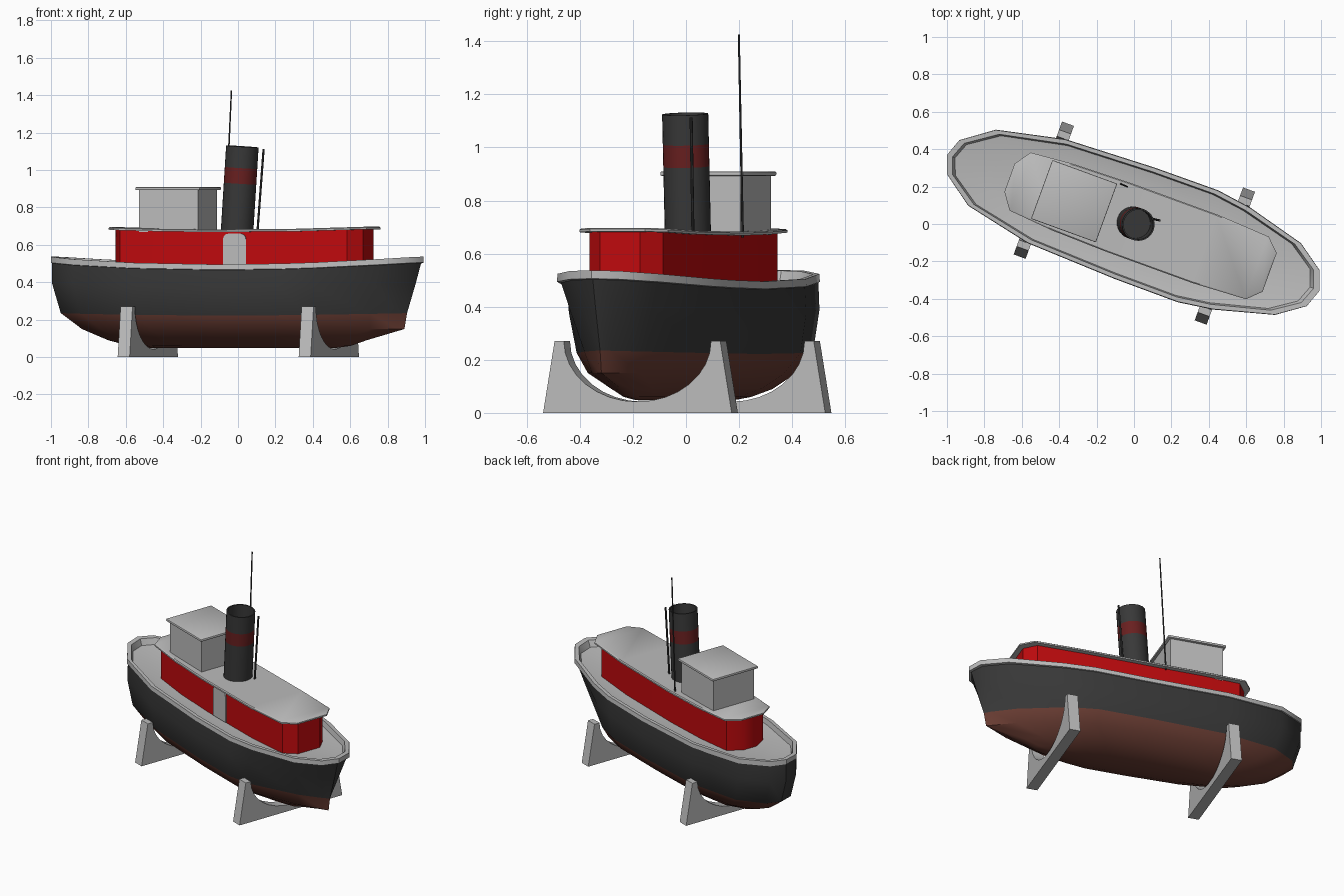
import bpy, bmesh, math
from mathutils import Matrix, Vector

if "Cube" in bpy.data.objects:
    bpy.data.objects.remove(bpy.data.objects["Cube"])

# The boat lies turned 20 degrees from the x axis; parts are built along local x
PLACE = Matrix.Rotation(math.radians(-20), 4, 'Z') @ Matrix.Translation((0, 0.005, 0))


def material(name, rgb):
    m = bpy.data.materials.new(name)
    m.diffuse_color = (*rgb, 1)
    m.use_nodes = True
    m.node_tree.nodes["Principled BSDF"].inputs["Base Color"].default_value = m.diffuse_color
    return m


GREY = material("light_grey", (0.5, 0.5, 0.5))
DARK = material("charcoal", (0.04, 0.04, 0.04))
BROWN = material("hull_brown", (0.14, 0.045, 0.032))
RED = material("cabin_red", (0.52, 0.003, 0.004))
BAND = material("band_red", (0.14, 0.014, 0.014))


def finish(name, bm, mats, angle=35):
    bmesh.ops.recalc_face_normals(bm, faces=bm.faces)
    bm.transform(PLACE)
    me = bpy.data.meshes.new(name)
    bm.to_mesh(me)
    bm.free()
    for m in mats:
        me.materials.append(m)
    me.shade_smooth()
    me.set_sharp_from_angle(angle=math.radians(angle))
    ob = bpy.data.objects.new(name, me)
    bpy.context.collection.objects.link(ob)
    return ob


def mirror_ring(half, zfun):
    """Closed symmetric ring from (x, half width) points; both ends have width 0."""
    pts = half + [(x, -w) for x, w in half[-2:0:-1]]
    return [(x, y, zfun(x)) for x, y in pts]


def loft(name, rings, mats, bands):
    """Skin rings, close both ends with cross strips; bands = material per skin strip."""
    bm = bmesh.new()
    vs = [[bm.verts.new(p) for p in r] for r in rings]
    n = len(rings[0])
    for k in range(len(vs) - 1):
        for i in range(n):
            j = (i + 1) % n
            f = bm.faces.new((vs[k][i], vs[k][j], vs[k + 1][j], vs[k + 1][i]))
            f.material_index = bands[k]
    for r, mi in ((vs[0], bands[0]), (vs[-1], bands[-1])):
        for i in range(n // 2):
            idx = dict.fromkeys((i, i + 1, n - i - 1, (n - i) % n))
            bm.faces.new([r[a] for a in idx]).material_index = mi
    return finish(name, bm, mats)


# Hull: stacked waterlines, full round stern at -x, hollow flared bow at +x
RIM = [(-1.065, 0), (-1.03, .095), (-.866, .212), (-.5, .29), (0, .31), (.36, .312),
       (.55, .285), (.87, .2), (1.013, .1), (1.05, 0)]


def waterline(z, k, aft, fore, sharp, sheer):
    half = []
    for x, w in RIM:
        s = max(x, 0) / 1.05
        half.append((x * (fore / 1.05 if x > 0 else aft / 1.065),
                     w * k * (1 - sharp * s ** 4)))
    return mirror_ring(half, lambda x: z + sheer * x * x)


levels = [(.048, .12, .50, .55, 0, 0), (.06, .34, .62, .64, .2, 0),
          (.09, .58, .74, .73, .6, 0), (.15, .82, .89, .945, .88, 0),
          (.222, .97, 1.01, .96, .78, .014), (.37, 1.02, 1.06, 1.01, .4, .025),
          (.465, 1, 1.06, 1.04, .08, .035), (.467, 1.02, 1.066, 1.055, 0, .035),
          (.495, 1.01, 1.066, 1.055, 0, .038), (.495, .94, 1.035, 1.02, 0, .038),
          (.465, .92, 1.02, 1.0, 0, .03), (.452, .7, .85, .83, 0, .03)]
loft("hull", [waterline(*l) for l in levels], [BROWN, DARK, GREY],
     [0] * 4 + [1] * 2 + [2] * 5)

# Deckhouse walls and overhanging roof, both following the sheer
HOUSE = [(-.71, 0), (-.71, .08), (-.65, .165), (-.4, .187), (-.1, .195), (.4, .195),
         (.7, .178), (.77, .11), (.77, 0)]


def house_ring(inset, z):
    half = [(x * (1 - inset / .74), max(w - inset, 0)) for x, w in HOUSE]
    return mirror_ring(half, lambda x: z + .026 * x * x)


loft("deckhouse_walls", [house_ring(.03, .455), house_ring(.03, .67)], [RED], [0])
loft("deckhouse_roof", [house_ring(0, .668), house_ring(0, .677), house_ring(.006, .682)],
     [GREY], [0, 0])


def plate(name, profile, axis, start, depth, mat):
    """Extrude an (a, z) profile along x or y."""
    bm = bmesh.new()
    mk = (lambda a, z: (start, a, z)) if axis == 'x' else (lambda a, z: (a, start, z))
    f = bm.faces.new([bm.verts.new(mk(a, z)) for a, z in profile])
    ext = bmesh.ops.extrude_face_region(bm, geom=[f])
    off = Vector((depth, 0, 0) if axis == 'x' else (0, depth, 0))
    bmesh.ops.translate(bm, vec=off, verts=[g for g in ext['geom']
                                            if isinstance(g, bmesh.types.BMVert)])
    return finish(name, bm, [mat])


# Door with rounded upper corners on the -y side
arch = [(.04 + s * (.035 + .03 * math.cos(t)), .63 + .03 * math.sin(t))
        for s, ts in ((1, (0, .5, 1, 1.57)), (-1, (1.57, 1, .5, 0))) for t in ts]
plate("side_door", [(-.025, .46), (.105, .46)] + arch, 'y', -.164, -.008, GREY)


def box(name, lo, hi, mat, bevel=0):
    bm = bmesh.new()
    bmesh.ops.create_cube(bm, size=1)
    lo, hi = Vector(lo), Vector(hi)
    bmesh.ops.scale(bm, vec=hi - lo, verts=bm.verts)
    bmesh.ops.translate(bm, vec=(lo + hi) / 2, verts=bm.verts)
    if bevel:
        bmesh.ops.bevel(bm, geom=bm.edges[:], offset=bevel, segments=2,
                        profile=.5, affect='EDGES')
    return finish(name, bm, [mat])


# Wheelhouse
box("wheelhouse_walls", (-.51, -.15, .67), (-.175, .15, .898), GREY)
box("wheelhouse_roof", (-.527, -.167, .893), (-.158, .167, .909), GREY, .005)


def tube(name, base, top, rings, mats, bands, sides=32):
    """Round part along base-top; rings are (fraction, radius)."""
    base, top = Vector(base), Vector(top)
    q = (top - base).to_track_quat('Z', 'Y')
    bm = bmesh.new()
    vs = []
    for t, r in rings:
        vs.append([bm.verts.new(base.lerp(top, t) + q @ Vector(
            (r * math.cos(a), r * math.sin(a), 0)))
            for a in (2 * math.pi * i / sides for i in range(sides))])
    for k in range(len(vs) - 1):
        for i in range(sides):
            j = (i + 1) % sides
            f = bm.faces.new((vs[k][i], vs[k][j], vs[k + 1][j], vs[k + 1][i]))
            f.material_index = bands[k]
    bm.faces.new(vs[0])
    bm.faces.new(vs[-1])
    return finish(name, bm, mats)


# Raked funnel with a band and an open top
tube("funnel", (-.008, 0, .66), (.023, 0, 1.126),
     [(0, .087), (.575, .087), (.755, .087), (1, .087), (1, .079), (.5, .079)],
     [DARK, BAND], [0, 1, 0, 0, 0])

# Mast and steam pipe
tube("mast", (-.139, .172, .66), (-.101, .17, 1.425), [(0, .005), (1, .004)], [DARK], [0], 8)
tube("steam_pipe", (.088, .055, .66), (.122, .06, 1.112), [(0, .006), (1, .006)], [DARK], [0], 8)

# Two cradle stands with a curved saddle
saddle = [(.295 * math.cos(a), .27 - .228 * math.sin(a))
          for a in (math.pi * i / 16 for i in range(17))]
cradle = [(-.378, 0), (.378, 0), (.332, .27)] + saddle + [(-.332, .27)]
for name, x in (("stern_stand", -.515), ("bow_stand", .515)):
    plate(name, cradle, 'x', x - .034, .068, GREY)
